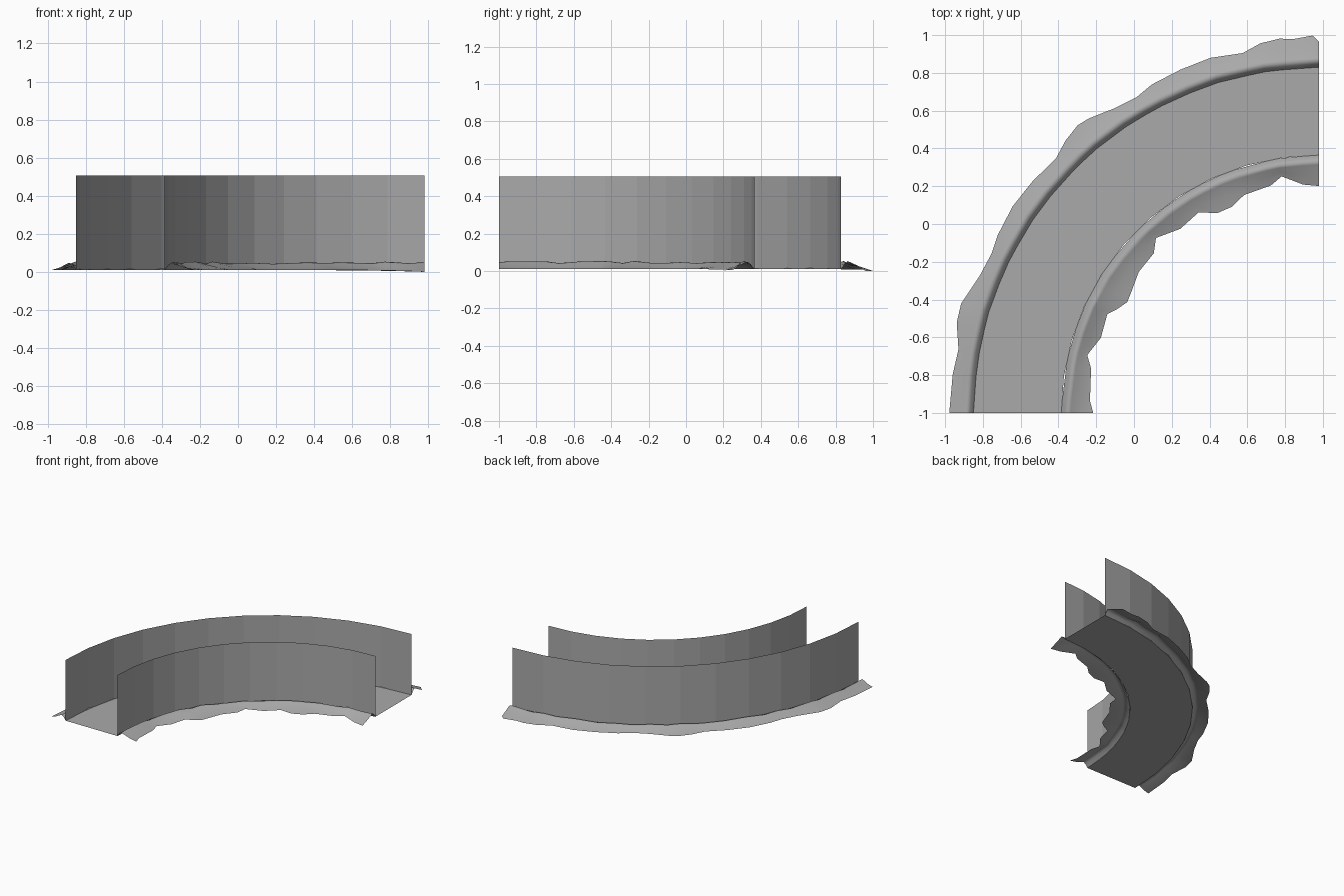
import bpy
import bmesh
from math import sin, cos, radians

if "Cube" in bpy.data.objects:
    bpy.data.objects.remove(bpy.data.objects["Cube"], do_unlink=True)

CENTRE_X, CENTRE_Y = 0.98, -1.0
OUTER, INNER = 1.83, 1.365
FLOOR, TOP = 0.01, 0.505
SEGMENTS = 11
STEP = 90 / SEGMENTS

grey = bpy.data.materials.new("stone grey")
grey.use_nodes = True
colour = (0.4, 0.4, 0.4, 1)
grey.diffuse_color = colour
grey.node_tree.nodes["Principled BSDF"].inputs["Base Color"].default_value = colour


def polar(angle, radius, z):
    """Point on the bend; angle runs from the front end to the left end."""
    a = radians(angle)
    return (CENTRE_X - radius * cos(a), CENTRE_Y + radius * sin(a), z)


def chord_radius(angle, radius):
    """Radius of the faceted wall line at any angle."""
    middle = (min(int(angle / STEP), SEGMENTS - 1) + 0.5) * STEP
    return radius * cos(radians(STEP / 2)) / cos(radians(angle - middle))


def loft(name, sections, flip=False, smooth=False):
    """Skin a row of equal cross-sections with quads."""
    bm = bmesh.new()
    rows = [[bm.verts.new(p) for p in section] for section in sections]
    for a, b in zip(rows, rows[1:]):
        for i in range(len(a) - 1):
            quad = [a[i], a[i + 1], b[i + 1], b[i]]
            face = bm.faces.new(quad[::-1] if flip else quad)
            face.smooth = smooth
    mesh = bpy.data.meshes.new(name)
    bm.to_mesh(mesh)
    bm.free()
    mesh.materials.append(grey)
    obj = bpy.data.objects.new(name, mesh)
    bpy.context.collection.objects.link(obj)
    return obj


# Floor and the two upright walls
angles = [i * STEP for i in range(SEGMENTS + 1)]
loft("floor", [[polar(a, OUTER, FLOOR), polar(a, INNER, FLOOR)] for a in angles])
for name, radius, flip in (("outer_wall", OUTER, False), ("inner_wall", INNER, True)):
    loft(name, [[polar(a, radius, FLOOR), polar(a, radius, TOP)] for a in angles], flip)

# Ragged bank edges: angle, width in thousandths
outer_edge = [
    (0, 128), (6, 124), (10, 112), (14, 151), (17, 153), (22, 112), (26, 101),
    (29, 119), (34, 129), (39, 124), (44, 112), (47, 143), (50, 160), (52, 153),
    (56, 116), (60, 105), (63, 125), (68, 134), (73, 137), (78, 122), (81, 153),
    (84, 166), (86, 158), (89, 170), (90, 134)]
inner_edge = [
    (0, 169), (3, 147), (11, 132), (14, 97), (19, 140), (25, 127), (27, 158),
    (30, 189), (33, 181), (38, 150), (44, 145), (47, 96), (53, 141), (59, 124),
    (63, 175), (67, 178), (71, 142), (78, 131), (81, 96), (86, 150), (90, 164)]


def bank(name, edge, radius, side):
    """Low heaped bank: rises from the wall to a ridge, then spreads out."""
    sections = []
    for angle, width in edge:
        w = width / 1000
        foot = chord_radius(angle, radius)
        ridge = 0.048 + 0.006 * sin(angle * 0.8)
        rim = FLOOR * (1 - (angle / 90) ** 12)
        profile = [(0, FLOOR), (0.018, 0.036), (0.036, ridge), (0.05, ridge - 0.006),
                   (0.05 + (w - 0.05) * 0.45, 0.023), (w, rim)]
        sections.append([polar(angle, foot + side * d, z) for d, z in profile])
    loft(name, sections, flip=side > 0, smooth=True)


bank("outer_bank", outer_edge, OUTER, 1)
bank("inner_bank", inner_edge, INNER, -1)
